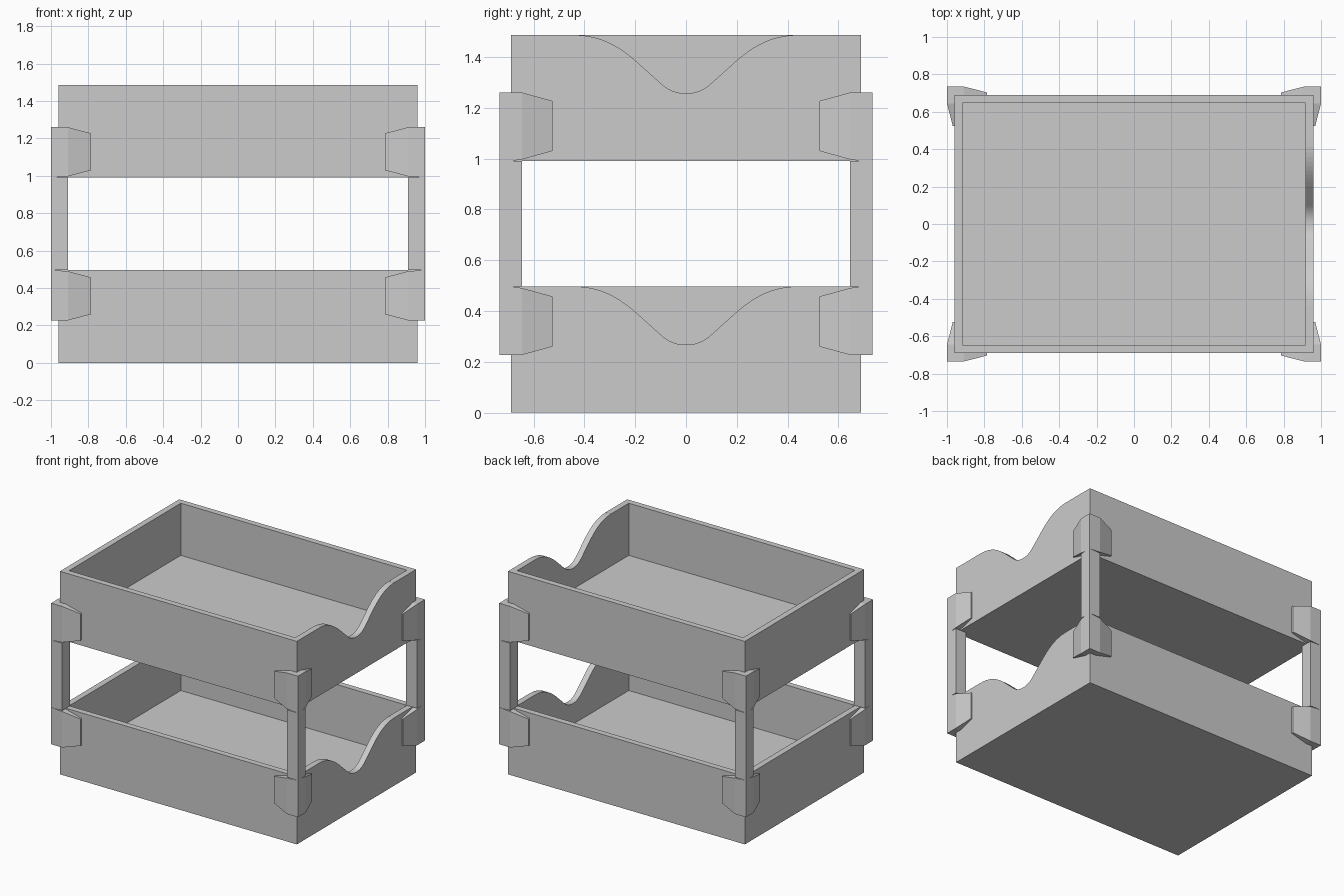
import bpy, bmesh
from mathutils import Vector

if "Cube" in bpy.data.objects:
    bpy.data.objects.remove(bpy.data.objects["Cube"])

TRAY_H, STEP, TOTAL = 0.497, 0.99, 1.487
X, Y, WALL, FLOOR = 0.96, 0.69, 0.062, 0.115


def make_object(name, bm):
    bmesh.ops.recalc_face_normals(bm, faces=bm.faces)
    mesh = bpy.data.meshes.new(name)
    bm.to_mesh(mesh)
    bm.free()
    obj = bpy.data.objects.new(name, mesh)
    bpy.context.collection.objects.link(obj)
    return obj


def bezier(a, b, c, d, n):
    out = []
    for i in range(n + 1):
        t = i / n
        s = 1 - t
        out.append(tuple(s**3 * p + 3 * s * s * t * q + 3 * s * t * t * r + t**3 * w
                         for p, q, r, w in zip(a, b, c, d)))
    return out


# Tray: box with an inset, sunken cavity
bm = bmesh.new()
bmesh.ops.create_cube(bm, size=1)
for v in bm.verts:
    v.co = Vector((v.co.x * 2 * X, v.co.y * 2 * Y, (v.co.z + 0.5) * TRAY_H))
bm.normal_update()
top = max(bm.faces, key=lambda f: f.calc_center_median().z)
bmesh.ops.inset_region(bm, faces=[top], thickness=WALL)
ext = bmesh.ops.extrude_face_region(bm, geom=[top])
for v in (g for g in ext["geom"] if isinstance(g, bmesh.types.BMVert)):
    v.co.z = FLOOR
if top.is_valid:
    bmesh.ops.delete(bm, geom=[top], context="FACES_ONLY")
trays = make_object("stacked_trays", bm)

# Wavy finger notch cutter for the right-hand wall (y, drop from rim)
half = bezier((0.44, -0.0005), (0.34, -0.0005), (0.27, -0.04), (0.2, -0.1), 10)
half += bezier((0.1, -0.19), (0.07, -0.217), (0.04, -0.23), (0, -0.23), 8)
profile = [(0.44, 0.05)] + half + [(-y, z) for y, z in half[-2::-1]] + [(-0.44, 0.05)]
bm = bmesh.new()
face = bm.faces.new([bm.verts.new((X - WALL - 0.03, y, TRAY_H + z)) for y, z in profile])
ext = bmesh.ops.extrude_face_region(bm, geom=[face])
for v in (g for g in ext["geom"] if isinstance(g, bmesh.types.BMVert)):
    v.co.x = X + 0.05
cutter = make_object("notch_cutter", bm)
cutter.hide_render = True
cutter.hide_viewport = True
cutter.display_type = "WIRE"

cut = trays.modifiers.new("notch", "BOOLEAN")
cut.operation = "DIFFERENCE"
cut.solver = "EXACT"
cut.object = cutter
stack = trays.modifiers.new("stack", "ARRAY")
stack.count = 2
stack.use_relative_offset = False
stack.use_constant_offset = True
stack.constant_offset_displace = (0, 0, STEP)

# Corner brackets: square post with tapered clips gripping both trays
bm = bmesh.new()


def hull(points):
    verts = [bm.verts.new(p) for p in points]
    bmesh.ops.convex_hull(bm, input=verts)


def clip(ends, inner, swap, flip):
    # ends: (position along wall, outer face, low z, high z)
    pts = []
    for along, outer, lo, hi in ends:
        for depth in (inner, outer):
            for z in (lo, hi):
                x, y = (depth, along) if swap else (along, depth)
                pts.append((x, y, TOTAL - z if flip else z))
    hull(pts)


hull([(x, y, z) for x in (0.91, 1.0) for y in (0.645, 0.735) for z in (TRAY_H, STEP)])
for flip in (False, True):
    clip([(1.0, 0.735, STEP, 1.26), (0.91, 0.735, STEP + 0.007, 1.26),
          (0.785, 0.703, 1.03, 1.227)], Y, False, flip)
    clip([(Y, 1.0, STEP, 1.26), (0.645, 1.0, STEP + 0.007, 1.26),
          (0.525, 0.969, 1.03, 1.227)], X, True, flip)
bmesh.ops.dissolve_limit(bm, angle_limit=0.01, verts=bm.verts, edges=bm.edges)
bracket = make_object("corner_brackets", bm)
mirror = bracket.modifiers.new("four_corners", "MIRROR")
mirror.use_axis = (True, True, False)
mirror.use_mirror_merge = False
